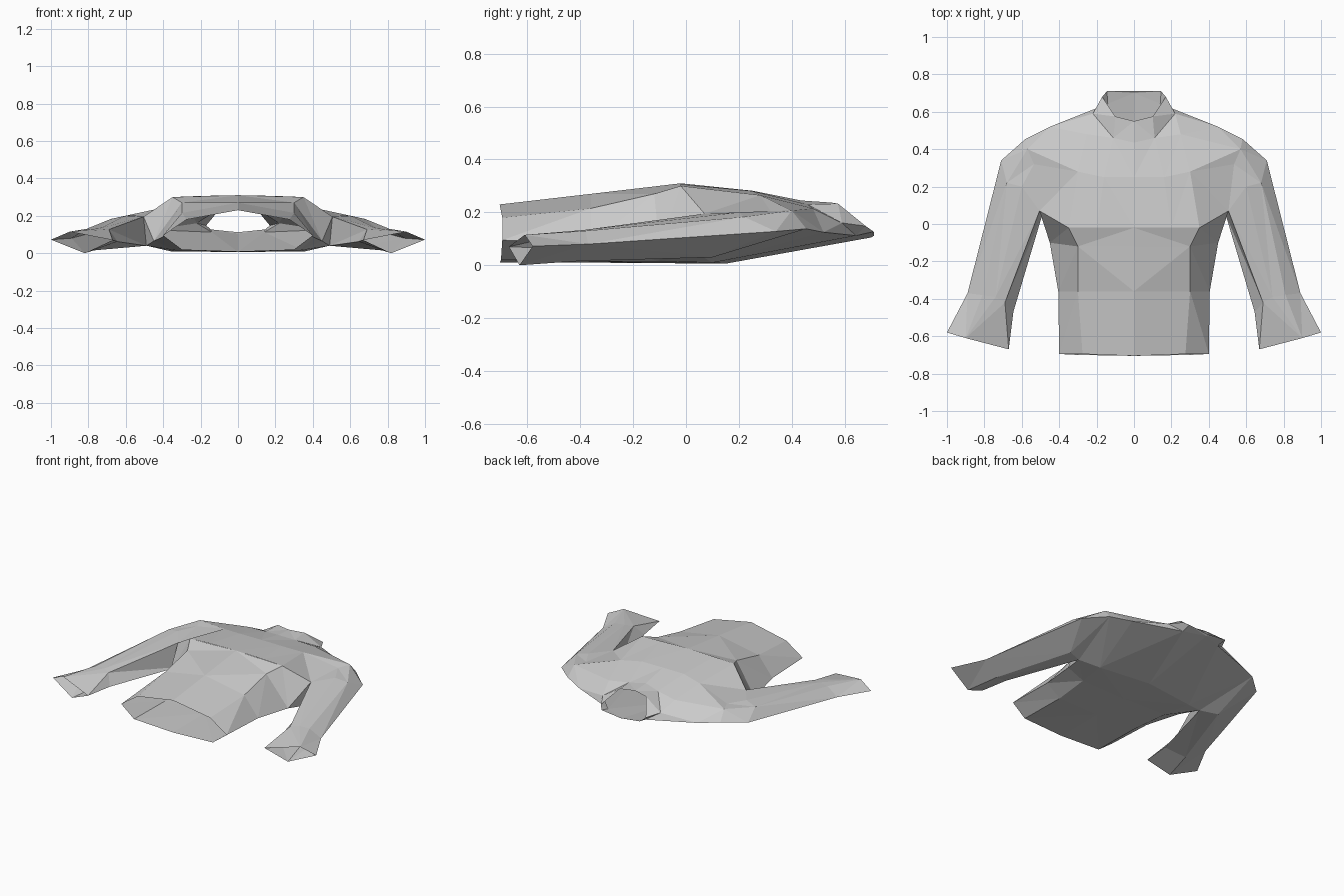
import bpy, bmesh

cube = bpy.data.objects.get("Cube")
if cube:
    bpy.data.objects.remove(cube, do_unlink=True)

# One plain cloth colour
cloth = bpy.data.materials.new("light_grey_cloth")
cloth.use_nodes = True
grey = (0.6, 0.6, 0.6, 1)
cloth.diffuse_color = grey
cloth.node_tree.nodes["Principled BSDF"].inputs["Base Color"].default_value = grey

bm = bmesh.new()
made = {}


def vert(point):
    """Return one shared vertex per position, so neighbouring panels join."""
    if point not in made:
        made[point] = bm.verts.new(point)
    return made[point]


def loft(rows, closed=False):
    """Bridge rows of points with faces, skipping collapsed corners."""
    for first, second in zip(rows, rows[1:]):
        count = len(first)
        for i in range(count if closed else count - 1):
            j = (i + 1) % count
            corners = [first[i], first[j], second[j], second[i]]
            corners = list(dict.fromkeys(corners))
            if len(corners) > 2:
                bm.faces.new([vert(p) for p in corners])


# Points shared by several panels (left half; the right half is mirrored)
hem_side = (.4, -.695, .095)
waist_side = (.405, -.36, .085)
rib_side = (.45, -.1, .065)
armpit_top = (.505, .07, .195)
armpit_low = (.49, .05, .04)
chest_mid = (0, -.02, .31)
chest_side = (.35, -.02, .3)
bust_side = (.535, .32, .205)
yoke_side = (.57, .4, .207)
shoulder = (.58, .455, .138)
seam_mid = (.45, .52, .125)
neck_front = (0, .435, .245)
neck_corner = (.11, .46, .23)
neck_side = (.22, .59, .16)
nape_side = (.14, .643, .112)
nape = (0, .7, .105)

# Front of the torso, hem to chest
loft([
    [(0, -.705, .23), (.275, -.695, .18), hem_side],
    [(0, -.36, .27), (.3, -.36, .215), waist_side],
    [(0, -.12, .298), (.3, -.12, .27), rib_side],
    [chest_mid, chest_side, armpit_top],
])
loft([[rib_side, armpit_low], [armpit_top, armpit_top]])

# Upper chest and shoulder yoke
yoke_fold = (.25, .48, .215)
chest_half = (.2, -.02, .306)
loft([
    [chest_mid, chest_half, chest_side, armpit_top],
    [(0, .25, .282), (.16, .25, .281), (.3, .28, .265), bust_side],
    [neck_front, neck_corner, yoke_fold, yoke_side],
])
loft([[neck_corner, yoke_fold, yoke_side], [neck_side, seam_mid, shoulder]])

# Shoulder strip running behind the neck
loft([[nape_side, nape_side], [seam_mid, neck_side]])

# Back of the torso, hem to shoulder seam
back_blade = (.36, .1, .01)
loft([
    [(0, -.705, .01), (.3, -.7, .02), hem_side],
    [(0, -.36, .01), (.3, -.36, .015), waist_side],
    [(0, -.1, .008), (.33, -.1, .015), rib_side],
    [(0, .15, .006), back_blade, armpit_low],
])
loft([
    [(0, .15, .006), back_blade, back_blade, armpit_low],
    [nape, nape_side, seam_mid, shoulder],
])

# Standing collar, flaring outward at the back and open at the top
loft([
    [neck_front, neck_corner, neck_side, nape_side, nape],
    [(0, .55, .237), (.1, .575, .233), (.17, .68, .148), (.145, .71, .127), (0, .712, .112)],
])

# Sleeve: armhole, shoulder cap, elbow, open cuff
cuff_top = (.9, -.61, .115)
loft([
    [armpit_top, bust_side, yoke_side, shoulder, armpit_low, armpit_low],
    [armpit_top, (.6, .2, .2), (.68, .22, .183), (.71, .34, .128), (.6, .1, .03), armpit_low],
    [(.69, -.42, .127), (.74, -.39, .133), (.81, -.38, .13), (.89, -.37, .08), (.77, -.42, .015), (.645, -.47, .062)],
    [cuff_top, cuff_top, cuff_top, (1, -.58, .072), (.82, -.63, 0), (.67, -.67, .07)],
], closed=True)

# Point every face outward, judged by the highest one
bmesh.ops.recalc_face_normals(bm, faces=bm.faces)
bm.normal_update()
highest = max(bm.faces, key=lambda f: f.calc_center_median().z)
if highest.normal.z < 0:
    bmesh.ops.reverse_faces(bm, faces=bm.faces)
bmesh.ops.triangulate(bm, faces=bm.faces, quad_method="SHORT_EDGE")

mesh = bpy.data.meshes.new("shirt")
bm.to_mesh(mesh)
bm.free()
mesh.materials.append(cloth)
shirt = bpy.data.objects.new("shirt", mesh)
bpy.context.collection.objects.link(shirt)

# Right half
mirror = shirt.modifiers.new("right_half", "MIRROR")
mirror.use_axis[0] = True
mirror.use_clip = True
mirror.merge_threshold = 0.001
